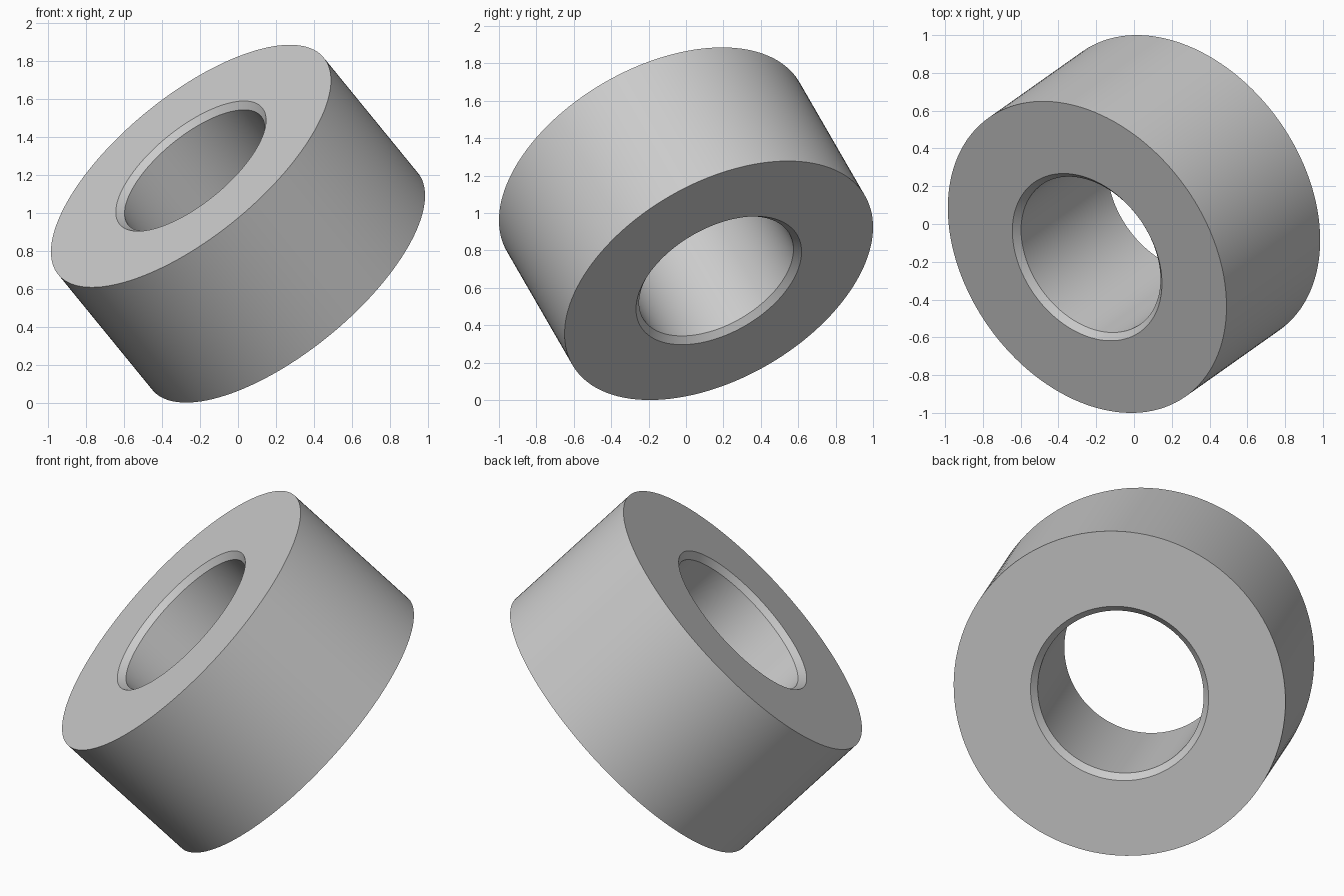
import bpy
import bmesh
import math
from mathutils import Vector

cube = bpy.data.objects.get("Cube")
if cube:
    bpy.data.objects.remove(cube, do_unlink=True)

# Main dimensions
OUTER, BORE, HALF, CHAMFER = 0.9035, 0.452, 0.4295, 0.033
SEGMENTS = 128

grey = bpy.data.materials.new("plain_grey")
grey.use_nodes = True
colour = (0.6, 0.6, 0.6, 1)
grey.diffuse_color = colour
grey.node_tree.nodes["Principled BSDF"].inputs["Base Color"].default_value = colour

# Half section of the ring: outer wall, flat ends and chamfered bore
profile = [
    (OUTER, -HALF), (OUTER, HALF),
    (BORE + CHAMFER, HALF), (BORE, HALF - CHAMFER),
    (BORE, CHAMFER - HALF), (BORE + CHAMFER, -HALF),
]

# Spin the section about z
bm = bmesh.new()
verts = [bm.verts.new((r, 0, z)) for r, z in profile]
edges = [bm.edges.new((v, verts[(i + 1) % len(verts)])) for i, v in enumerate(verts)]
bmesh.ops.spin(bm, geom=verts + edges, cent=(0, 0, 0), axis=(0, 0, 1),
               angle=math.tau, steps=SEGMENTS, use_merge=True)
bmesh.ops.remove_doubles(bm, verts=bm.verts, dist=0.0001)
bmesh.ops.recalc_face_normals(bm, faces=bm.faces)
mesh = bpy.data.meshes.new("spacer_ring")
bm.to_mesh(mesh)
bm.free()
mesh.materials.append(grey)

# Tilt the axis and rest the rim on the ground
ring = bpy.data.objects.new("spacer_ring", mesh)
bpy.context.collection.objects.link(ring)
axis = Vector((-1 / math.sqrt(3), -1 / math.sqrt(6), 1 / math.sqrt(2)))
ring.rotation_euler = axis.to_track_quat("Z", "Y").to_euler()
ring.location.z = (OUTER + HALF) / math.sqrt(2)

# Smooth walls with crisp chamfer edges
bpy.context.view_layer.objects.active = ring
ring.select_set(True)
bpy.ops.object.shade_smooth_by_angle(angle=math.radians(30))
